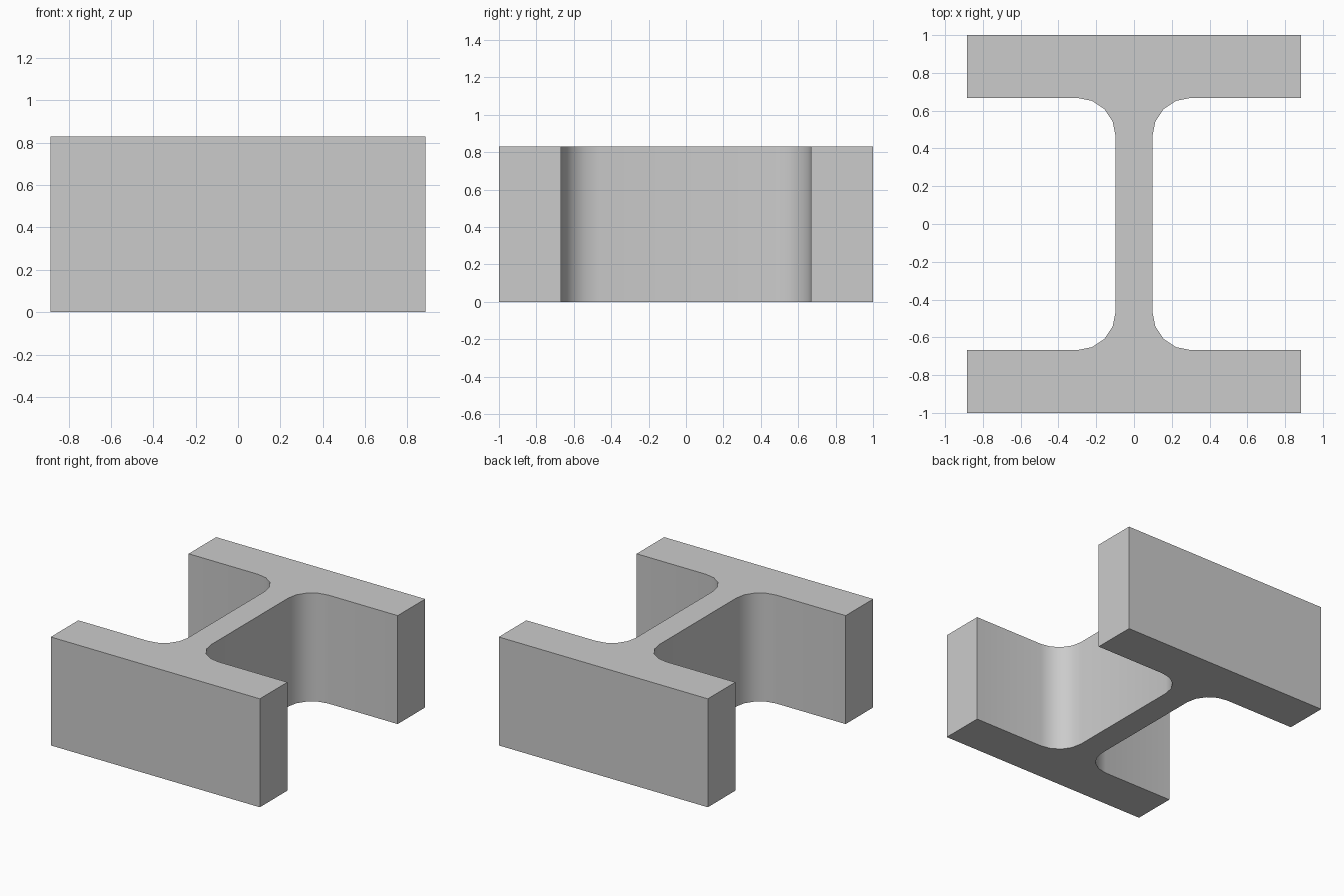
import bpy, bmesh, math

cube = bpy.data.objects.get("Cube")
if cube:
    bpy.data.objects.remove(cube, do_unlink=True)

HALF_WIDTH, HALF_DEPTH, HEIGHT = 0.885, 1.0, 0.83
FLANGE_INNER, WEB_HALF, RADIUS, STEPS = 0.667, 0.098, 0.2, 4

grey = bpy.data.materials.new("light grey")
grey.use_nodes = True
colour = (0.6, 0.6, 0.6, 1)
grey.diffuse_color = colour
grey.node_tree.nodes["Principled BSDF"].inputs["Base Color"].default_value = colour

# One quarter of the outline: flange edge, then the fillet down to the web
quarter = [(HALF_WIDTH, HALF_DEPTH), (HALF_WIDTH, FLANGE_INNER)]
for i in range(STEPS + 1):
    a = math.pi / 2 * (1 + i / STEPS)
    quarter.append((WEB_HALF + RADIUS + RADIUS * math.cos(a),
                    FLANGE_INNER - RADIUS + RADIUS * math.sin(a)))

# Mirror the quarter front to back, then side to side
right_half = quarter + [(x, -y) for x, y in reversed(quarter)]
outline = right_half + [(-x, y) for x, y in reversed(right_half)]

# Extrude the outline upwards
bm = bmesh.new()
base = bm.faces.new([bm.verts.new((x, y, 0)) for x, y in outline])
top = bmesh.ops.extrude_face_region(bm, geom=[base], use_keep_orig=True)
bmesh.ops.translate(bm, vec=(0, 0, HEIGHT),
                    verts=[v for v in top["geom"] if isinstance(v, bmesh.types.BMVert)])
bmesh.ops.recalc_face_normals(bm, faces=bm.faces[:])
mesh = bpy.data.meshes.new("i_beam")
bm.to_mesh(mesh)
bm.free()
mesh.materials.append(grey)

beam = bpy.data.objects.new("i_beam", mesh)
bpy.context.collection.objects.link(beam)

# Smooth fillets, sharp corners
bpy.ops.object.select_all(action='DESELECT')
beam.select_set(True)
bpy.context.view_layer.objects.active = beam
bpy.ops.object.shade_smooth_by_angle(angle=math.radians(30))
